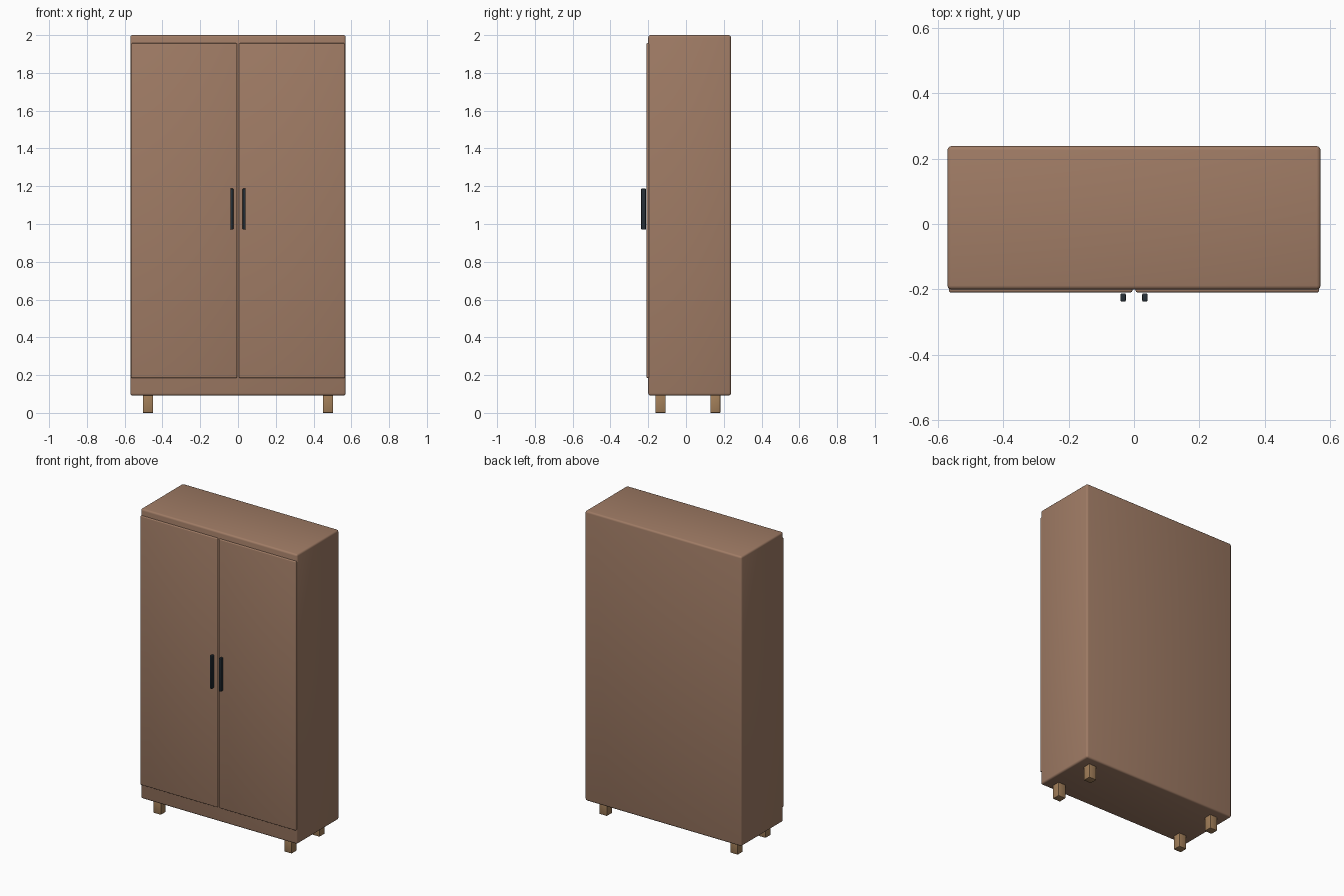
import bpy

if "Cube" in bpy.data.objects:
    bpy.data.objects.remove(bpy.data.objects["Cube"])


def material(name, color):
    m = bpy.data.materials.new(name)
    m.diffuse_color = (*color, 1)
    m.use_nodes = True
    m.node_tree.nodes["Principled BSDF"].inputs["Base Color"].default_value = m.diffuse_color
    return m


wood = material("wood", (0.35, 0.20, 0.13))
leg_wood = material("leg_wood", (0.36, 0.21, 0.10))
dark_metal = material("dark_metal", (0.02, 0.03, 0.04))


def box(name, low, high, mat, bevel, segments=3):
    """Rounded box between two opposite corners."""
    bpy.ops.mesh.primitive_cube_add(size=1, location=[(a + b) / 2 for a, b in zip(low, high)])
    ob = bpy.context.object
    ob.name = name
    ob.scale = [b - a for a, b in zip(low, high)]
    bpy.ops.object.transform_apply(location=False, rotation=False, scale=True)
    mod = ob.modifiers.new("rounded_edges", "BEVEL")
    mod.width = bevel
    mod.segments = segments
    bpy.ops.object.modifier_apply(modifier=mod.name)
    bpy.ops.object.shade_smooth_by_angle()
    ob.data.materials.append(mat)
    return ob


# Cabinet body
box("cabinet_body", (-0.57, -0.20, 0.092), (0.57, 0.238, 2.0), wood, 0.012)

for side, s in (("left", -1), ("right", 1)):
    def span(a, b):
        return sorted((s * a, s * b))

    # Door, standing slightly proud of the body
    x0, x1 = span(0.005, 0.566)
    box(f"{side}_door", (x0, -0.209, 0.185), (x1, -0.191, 1.957), wood, 0.006)

    # Upright bar handle
    x0, x1 = span(0.025, 0.041)
    box(f"{side}_handle", (x0, -0.237, 0.97), (x1, -0.212, 1.188), dark_metal, 0.004)

    # Short square legs
    x0, x1 = span(0.449, 0.504)
    for end, y in (("front", -0.135), ("back", 0.155)):
        box(f"{side}_{end}_leg", (x0, y - 0.0265, 0), (x1, y + 0.0265, 0.10), leg_wood, 0.003, 2)
